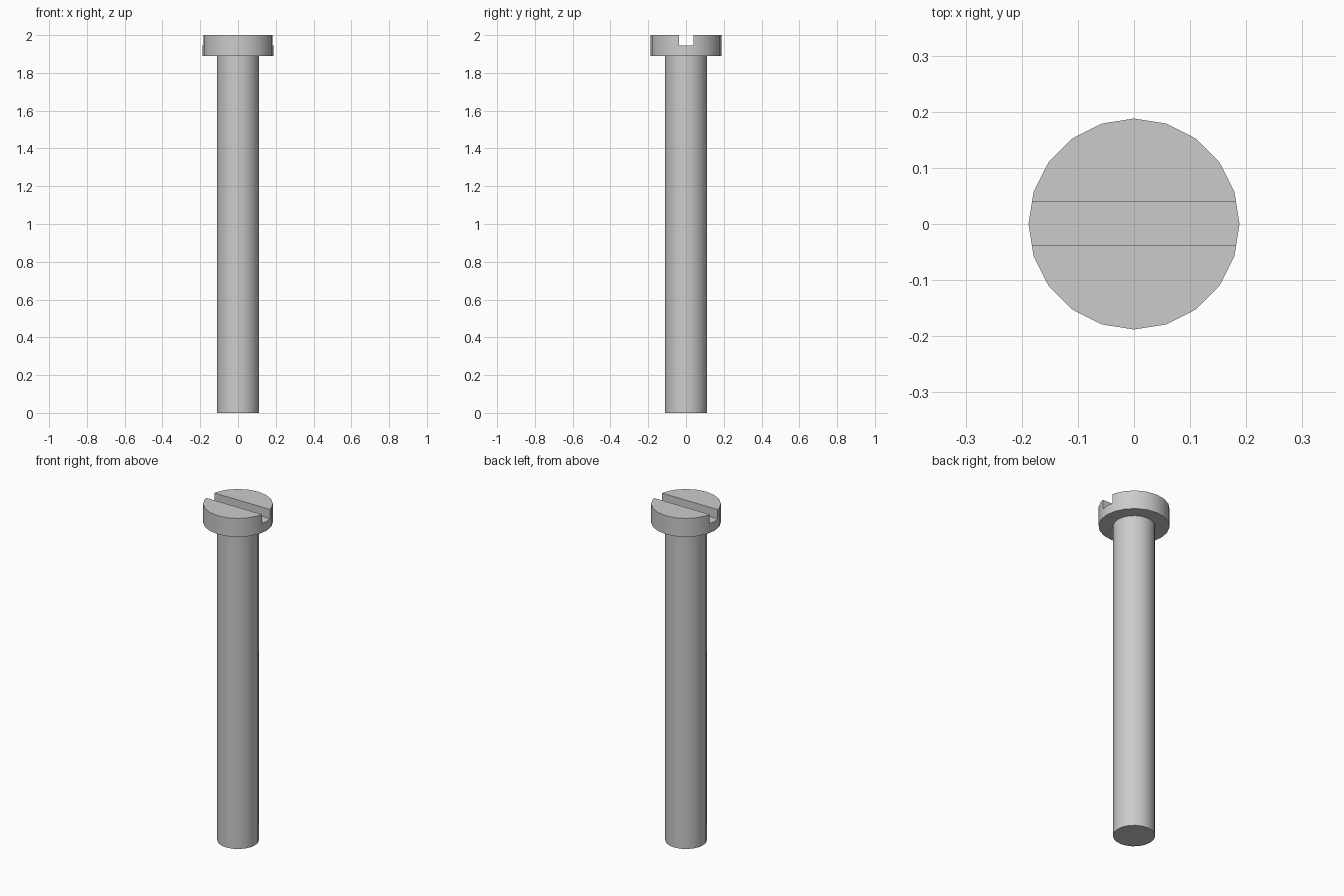
import bpy
import math

SIDES = 20
HEAD_R, SHAFT_R = 0.188, 0.112
HEAD_BASE, SLOT_FLOOR, TOP = 1.89, 1.945, 2.0
SLOT_W = 0.076

default = bpy.data.objects.get("Cube")
if default:
    bpy.data.objects.remove(default, do_unlink=True)

steel = bpy.data.materials.new("plain_grey")
steel.use_nodes = True
GREY = (0.6, 0.6, 0.6, 1.0)
steel.diffuse_color = GREY
steel.node_tree.nodes["Principled BSDF"].inputs["Base Color"].default_value = GREY


def cylinder(name, radius, z0, z1):
    bpy.ops.mesh.primitive_cylinder_add(
        vertices=SIDES, radius=radius, depth=z1 - z0, location=(0, 0, (z0 + z1) / 2))
    obj = bpy.context.object
    obj.name = name
    obj.data.materials.append(steel)
    return obj


def smooth(obj):
    bpy.ops.object.select_all(action="DESELECT")
    obj.select_set(True)
    bpy.context.view_layer.objects.active = obj
    bpy.ops.object.shade_smooth_by_angle(angle=math.radians(30))


# Plain round shaft
shaft = cylinder("shaft", SHAFT_R, 0, HEAD_BASE)
smooth(shaft)

# Flat cylindrical head
head = cylinder("head", HEAD_R, HEAD_BASE, TOP)

# Driver slot cut straight across the head
bpy.ops.mesh.primitive_cube_add(size=1, location=(0, 0.001, SLOT_FLOOR + 0.1))
cutter = bpy.context.object
cutter.name = "slot_cutter"
cutter.scale = (1, SLOT_W, 0.2)
cutter.hide_render = True
cutter.data.materials.append(steel)

cut = head.modifiers.new("slot", "BOOLEAN")
cut.operation = "DIFFERENCE"
cut.solver = "EXACT"
cut.object = cutter
bpy.context.view_layer.objects.active = head
bpy.ops.object.modifier_apply(modifier=cut.name)
bpy.data.objects.remove(cutter, do_unlink=True)
smooth(head)
